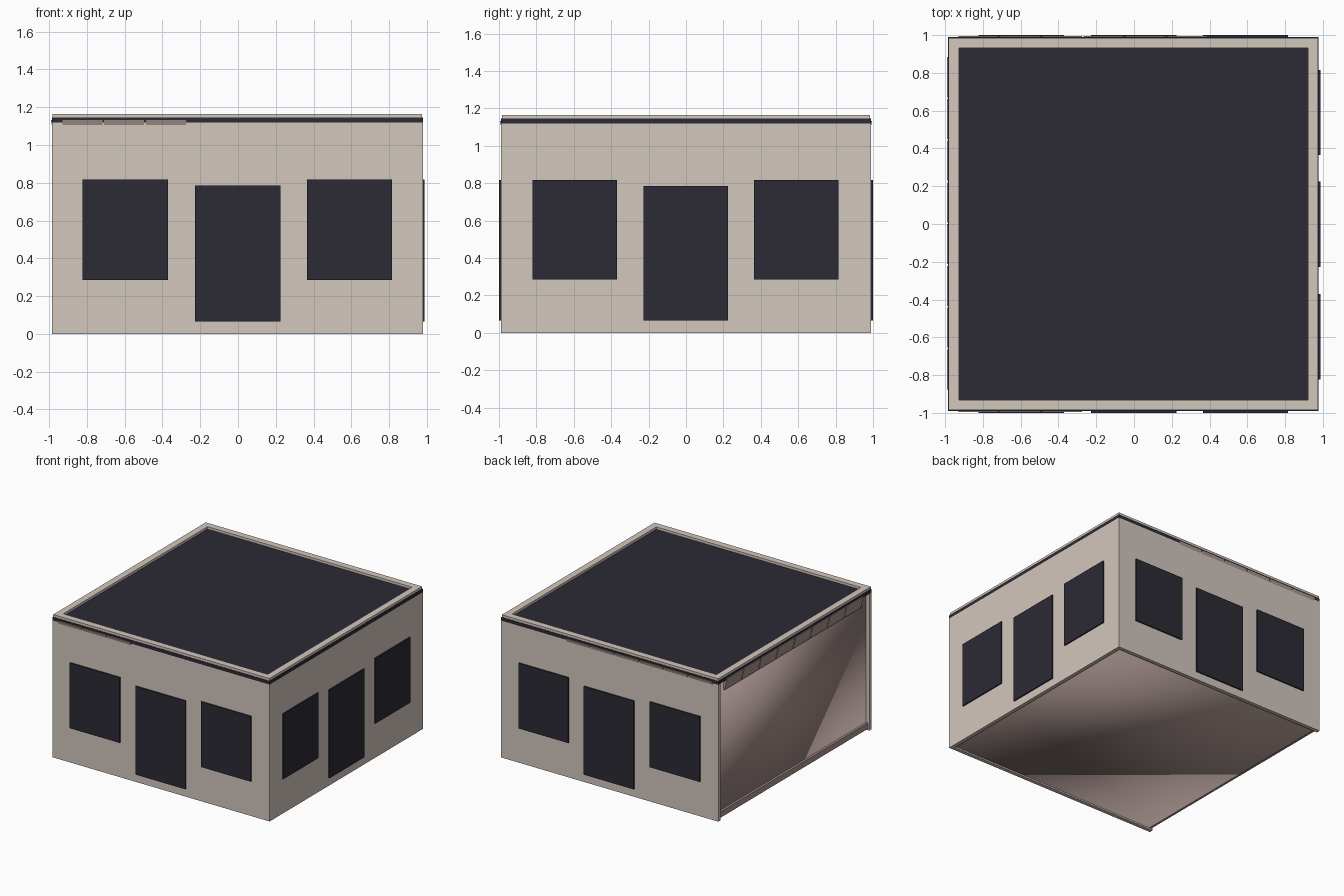
import bpy, bmesh
from mathutils import Matrix
from math import pi

if "Cube" in bpy.data.objects:
    bpy.data.objects.remove(bpy.data.objects["Cube"])


def mat(name, c):
    m = bpy.data.materials.new(name)
    m.diffuse_color = (*c, 1)
    m.use_nodes = True
    m.node_tree.nodes["Principled BSDF"].inputs["Base Color"].default_value = m.diffuse_color
    return m


PLASTER = mat("plaster", (0.65, 0.57, 0.51))
DARK = mat("dark", (0.025, 0.023, 0.034))
CLAY = mat("clay", (0.40, 0.30, 0.28))


def finish(bm, name, material):
    bmesh.ops.recalc_face_normals(bm, faces=bm.faces)
    me = bpy.data.meshes.new(name)
    bm.to_mesh(me)
    bm.free()
    me.materials.append(material)
    ob = bpy.data.objects.new(name, me)
    bpy.context.collection.objects.link(ob)
    return ob


def box(name, x, y, z, material):
    bm = bmesh.new()
    bmesh.ops.create_cube(bm, size=1)
    for v in bm.verts:
        v.co = [a[0] + (c + 0.5) * (a[1] - a[0]) for a, c in zip((x, y, z), v.co)]
    return finish(bm, name, material)


X0, X1, Y = -0.985, 0.978, 0.989
T = 0.03       # wall thickness
WALL_TOP = 1.118

# outer walls on three sides
box("front_wall", (X0, X1), (-Y, -Y + T), (0, WALL_TOP), PLASTER)
box("back_wall", (X0, X1), (Y - T, Y), (0, WALL_TOP), PLASTER)
box("right_wall", (X1 - T, X1), (-Y + T, Y - T), (0, WALL_TOP), PLASTER)

# inner core, exposed on the left and below
core = box("inner_core", (X0 + T, X1 - T), (-Y + T, Y - T), (0.012, WALL_TOP), CLAY)
for p in core.data.polygons:
    p.use_smooth = True
box("left_base_ledge", (X0 + 0.012, X0 + T), (-Y + T, Y - T), (0.012, 0.06), CLAY)

# dark roof slab
box("roof_slab", (X0, X1), (-Y, Y), (WALL_TOP, 1.145), DARK)

# parapet ring
bm = bmesh.new()
rx0, rx1, ry, w = X0 + 0.004, X1 - 0.004, Y - 0.004, 0.054
rings = []
for z in (1.145, 1.165):
    for d in (0, w):
        rings.append([bm.verts.new(p) for p in (
            (rx0 + d, -ry + d, z), (rx1 - d, -ry + d, z),
            (rx1 - d, ry - d, z), (rx0 + d, ry - d, z))])
for a, b in ((0, 1), (1, 3), (3, 2), (2, 0)):
    for i in range(4):
        j = (i + 1) % 4
        bm.faces.new((rings[a][i], rings[a][j], rings[b][j], rings[b][i]))
finish(bm, "parapet", PLASTER)

# door and windows on each outer wall
openings = (("window_a", -0.822, -0.37, 0.285, 0.818),
            ("door", -0.228, 0.224, 0.065, 0.786),
            ("window_b", 0.364, 0.815, 0.285, 0.818))
for n, a, b, z0, z1 in openings:
    box("front_" + n, (a, b), (-1, -Y + 0.005), (z0, z1), DARK)
    box("back_" + n, (a, b), (Y - 0.005, 1), (z0, z1), DARK)
    box("right_" + n, (X1 - 0.005, X1 + 0.01), (a, b), (z0, z1), DARK)


# sloped tiles under the roof edge: outward wedge profile swept sideways
def tile(name, side, start, offset):
    prof = ((0.93, 1.03), (offset - 0.018, 1.03), (offset + 0.006, 1.131), (0.93, 1.131))
    bm = bmesh.new()
    ends = []
    for s in (start, start + 0.212):
        pts = {"left": [(-d, s, z) for d, z in prof],
               "front": [(s, -d, z) for d, z in prof],
               "back": [(s, d, z) for d, z in prof]}[side]
        ends.append([bm.verts.new(p) for p in pts])
    bm.faces.new(ends[0])
    bm.faces.new(ends[1])
    for i in range(4):
        j = (i + 1) % 4
        bm.faces.new((ends[0][i], ends[0][j], ends[1][j], ends[1][i]))
    finish(bm, name, CLAY)


for side, count, start, offset in (("left", 8, -0.876, 0.985),
                                   ("front", 3, -0.93, Y), ("back", 6, -0.93, Y)):
    for i in range(count):
        tile(f"{side}_tile_{i + 1}", side, start + i * 0.221, offset)
